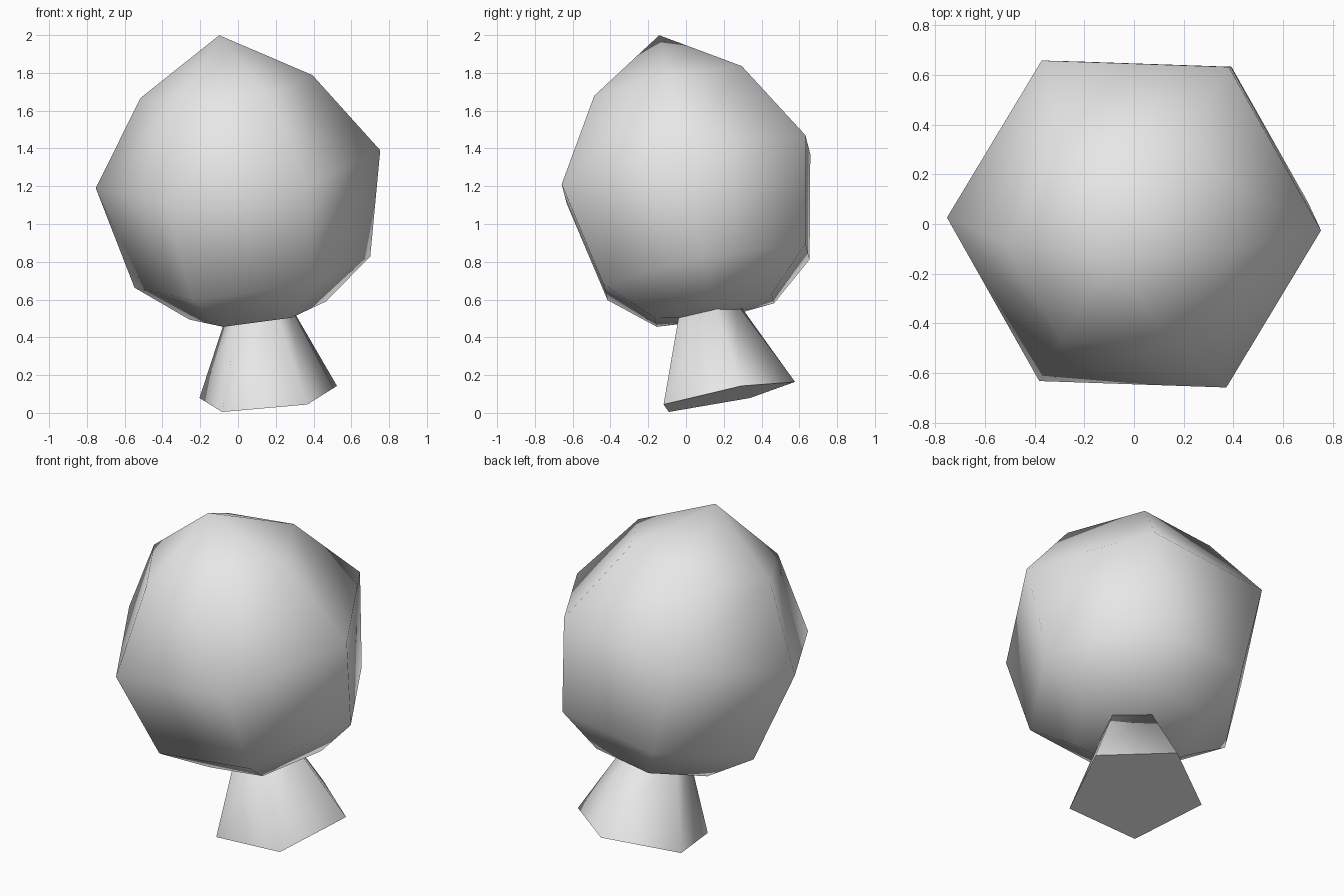
import bpy
import bmesh
from math import cos, sin, tau, radians
from mathutils import Vector

if "Cube" in bpy.data.objects:
    bpy.data.objects.remove(bpy.data.objects["Cube"], do_unlink=True)

# One plain grey for the whole model
grey = bpy.data.materials.new("light_grey")
grey.use_nodes = True
colour = (0.8, 0.8, 0.8, 1)
grey.diffuse_color = colour
grey.node_tree.nodes["Principled BSDF"].inputs["Base Color"].default_value = colour


def turned_part(name, profile, sides, start, centre, axis):
    """Spin (radius, height) pairs about a leaning axis; zero radius is a pole."""
    axis = Vector(axis).normalized()
    turn = Vector((0, 0, 1)).rotation_difference(axis)
    bm = bmesh.new()
    rings = []
    for r, h in profile:
        count = sides if r else 1
        ring = []
        for i in range(count):
            a = radians(start) + tau * i / sides
            point = turn @ Vector((r * cos(a), r * sin(a), h))
            ring.append(bm.verts.new(Vector(centre) + point))
        rings.append(ring)
    for low, high in zip(rings, rings[1:]):
        for i in range(sides):
            j = (i + 1) % sides
            corners = [low[i % len(low)], low[j % len(low)],
                       high[j % len(high)], high[i % len(high)]]
            bm.faces.new(list(dict.fromkeys(corners)))
    for end in (rings[0], rings[-1]):
        if len(end) > 1:
            bm.faces.new(end)
    bmesh.ops.recalc_face_normals(bm, faces=bm.faces[:])
    mesh = bpy.data.meshes.new(name)
    bm.to_mesh(mesh)
    bm.free()
    mesh.materials.append(grey)
    obj = bpy.data.objects.new(name, mesh)
    bpy.context.collection.objects.link(obj)
    bpy.ops.object.select_all(action="DESELECT")
    obj.select_set(True)
    bpy.context.view_layer.objects.active = obj
    bpy.ops.object.shade_smooth_by_angle(angle=radians(80))
    return obj


# Rounded six-sided head, leaning slightly
turned_part("head",
            [(0, -0.81), (0.365, -0.77), (0.63, -0.56), (0.76, 0),
             (0.46, 0.45), (0, 0.73)],
            6, -1.2, (0, 0, 1.29), (-0.14, -0.2, 1))

# Five-sided tapering foot, its top sunk into the head
turned_part("foot", [(0.385, 0), (0.16, 0.5)],
            5, 15, (0.155, 0.2, 0.087), (-0.1, -0.2, 1))
